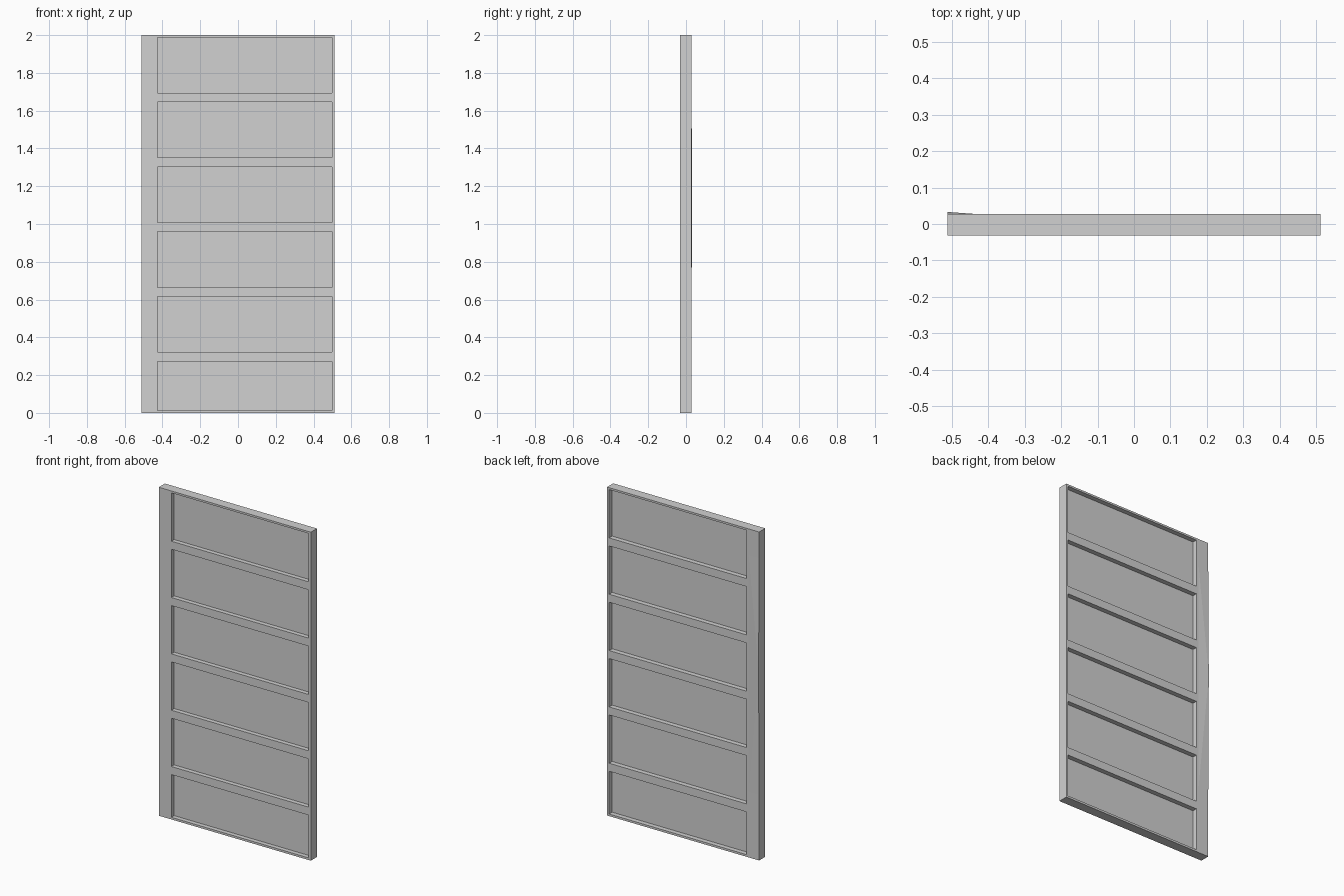
import bpy, bmesh
from mathutils import Matrix

old = bpy.data.objects.get("Cube")
if old:
    bpy.data.objects.remove(old, do_unlink=True)

COLOUR = (0.64, 0.64, 0.64, 1)
grey = bpy.data.materials.new("light grey")
grey.use_nodes = True
grey.diffuse_color = COLOUR
grey.node_tree.nodes["Principled BSDF"].inputs["Base Color"].default_value = COLOUR

HALF_W, FRONT, BACK, HEIGHT = 0.512, -0.031, 0.028, 2.0
STILE, EDGE = -0.427, 0.498         # sides of the recesses
FLOOR_FRONT, FLOOR_BACK = -0.004, -0.001


def add_box(bm, low, high):
    size = [b - a for a, b in zip(low, high)]
    mid = [(a + b) / 2 for a, b in zip(low, high)]
    bmesh.ops.create_cube(bm, size=1, matrix=Matrix.Translation(mid) @ Matrix.Diagonal((*size, 1)))


def make_object(name, bm):
    bmesh.ops.recalc_face_normals(bm, faces=bm.faces)
    mesh = bpy.data.meshes.new(name)
    bm.to_mesh(mesh)
    bm.free()
    mesh.materials.append(grey)
    obj = bpy.data.objects.new(name, mesh)
    bpy.context.collection.objects.link(obj)
    return obj


# Solid slab
bm = bmesh.new()
add_box(bm, (-HALF_W, FRONT, 0), (HALF_W, BACK, HEIGHT))
door = make_object("panelled_slab", bm)

# Six recesses on each side, the lowest one shorter
bm = bmesh.new()
for i in range(6):
    top = 1.988 - 0.343 * i
    bottom = max(top - 0.294, 0.013)
    add_box(bm, (STILE, FRONT - 0.1, bottom), (EDGE, FLOOR_FRONT, top))
    add_box(bm, (STILE, FLOOR_BACK, bottom), (EDGE, BACK + 0.1, top))
cutter = make_object("recess_cutter", bm)
cutter.hide_render = True

cut = door.modifiers.new("recesses", "BOOLEAN")
cut.operation = "DIFFERENCE"
cut.solver = "EXACT"
cut.object = cutter
bpy.context.view_layer.objects.active = door
bpy.ops.object.modifier_apply(modifier=cut.name)
bpy.data.objects.remove(cutter, do_unlink=True)

# Very shallow bulge on the back of the wide stile, highest at its outer edge
bm = bmesh.new()
base = [bm.verts.new((x, BACK - 0.001, z)) for x, z in
        ((-HALF_W, 0.25), (STILE, 0.25), (STILE, 1.98), (-HALF_W, 1.98))]
peak = bm.verts.new((-HALF_W, 0.033, 1.155))
bm.faces.new(base)
for a, b in zip(base, base[1:] + base[:1]):
    bm.faces.new((a, b, peak))
make_object("stile_bulge", bm)
